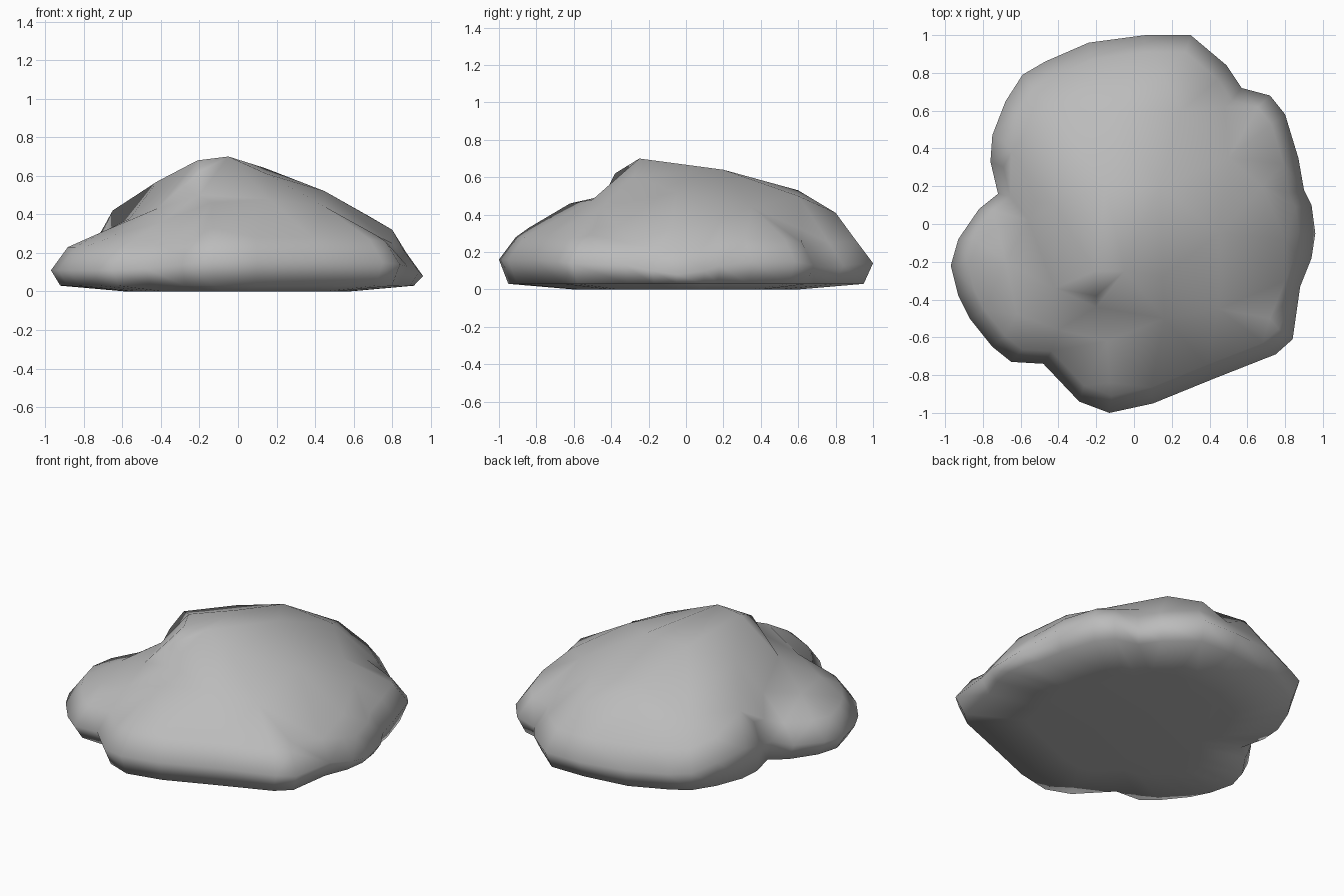
import bpy
import bmesh
from mathutils import Vector
from mathutils.geometry import delaunay_2d_cdt

cube = bpy.data.objects.get("Cube")
if cube:
    bpy.data.objects.remove(cube, do_unlink=True)

stone_grey = bpy.data.materials.new("stone_grey")
stone_grey.use_nodes = True
colour = (0.5, 0.5, 0.5, 1)
stone_grey.diffuse_color = colour
stone_grey.node_tree.nodes["Principled BSDF"].inputs["Base Color"].default_value = colour


def points(rows):
    """Turn hundredths of a unit into vectors."""
    return [Vector(row) / 100 for row in rows]


# Widest outline of the boulder, counter-clockwise from the front tip
rim = points([
    (-13, -100, 16), (10, -95, 16), (42, -82, 16), (75, -69, 15), (84, -61, 14),
    (88, -33, 13), (94, -18, 10), (96, -5, 8), (94, 10, 10), (90, 18, 13),
    (87, 35, 15), (80, 58, 15), (72, 68, 13), (57, 72, 12), (49, 84, 13),
    (30, 100, 14), (6, 100, 14), (-24, 96, 15), (-47, 86, 15), (-59, 79, 16),
    (-68, 65, 20), (-75, 47, 24), (-76, 33, 21), (-72, 16, 16), (-82, 8, 13),
    (-93, -8, 12), (-97, -22, 11), (-93, -38, 11), (-87, -50, 11), (-75, -65, 11),
    (-65, -73, 11), (-48, -74, 12), (-29, -94, 14)])

# Broad back of the boulder: summit, slopes and the lip of the front ledge
crown = points([
    (-5, -25, 70), (-21, -25, 68), (-20, -38, 62), (14, 20, 64), (-15, 20, 63),
    (-42, 10, 57), (-10, 60, 53), (25, 60, 50), (-20, 76, 43), (15, 80, 41),
    (-45, 62, 42), (-65, 38, 42), (45, -5, 52), (50, 35, 44), (68, 20, 39),
    (15, -28, 61), (48, 62, 32), (80, -8, 32)])

# Lower front shelf and the side lobe
shelf = points([
    (-20, -44, 50), (16, -50, 48), (-14, -62, 46), (-13, -84, 33), (45, -45, 44),
    (72, -50, 29), (-42, -34, 43), (-56, 2, 38), (-68, -20, 32), (-62, -48, 30),
    (-40, -56, 36)])


def ring(scale, lift):
    return [Vector((p.x * scale, p.y * scale, lift(p.z))) for p in rim]


# Upper surface: triangulate the rim, a rounded shoulder and the slopes
shoulder = ring(0.91, lambda z: z + 0.12)
top = rim + shoulder + crown + shelf
count = len(rim)
border = [(i, (i + 1) % count) for i in range(count)]
_, _, triangles, *_ = delaunay_2d_cdt([p.xy for p in top], border, [], 1, 1e-5)

bm = bmesh.new()
top_verts = [bm.verts.new(p) for p in top]
for tri in triangles:
    bm.faces.new([top_verts[i] for i in tri])

# Undercut wall and flat underside
previous = top_verts[:count]
for scale, height in ((0.95, 0.03), (0.6, 0.0)):
    lower = [bm.verts.new(p) for p in ring(scale, lambda z: height)]
    for a, b in border:
        bm.faces.new((previous[a], lower[a], lower[b], previous[b]))
    previous = lower
bm.faces.new(reversed(previous))
bmesh.ops.recalc_face_normals(bm, faces=bm.faces)

mesh = bpy.data.meshes.new("boulder")
bm.to_mesh(mesh)
bm.free()
mesh.materials.append(stone_grey)
mesh.shade_smooth()
boulder = bpy.data.objects.new("boulder", mesh)
bpy.context.collection.objects.link(boulder)
